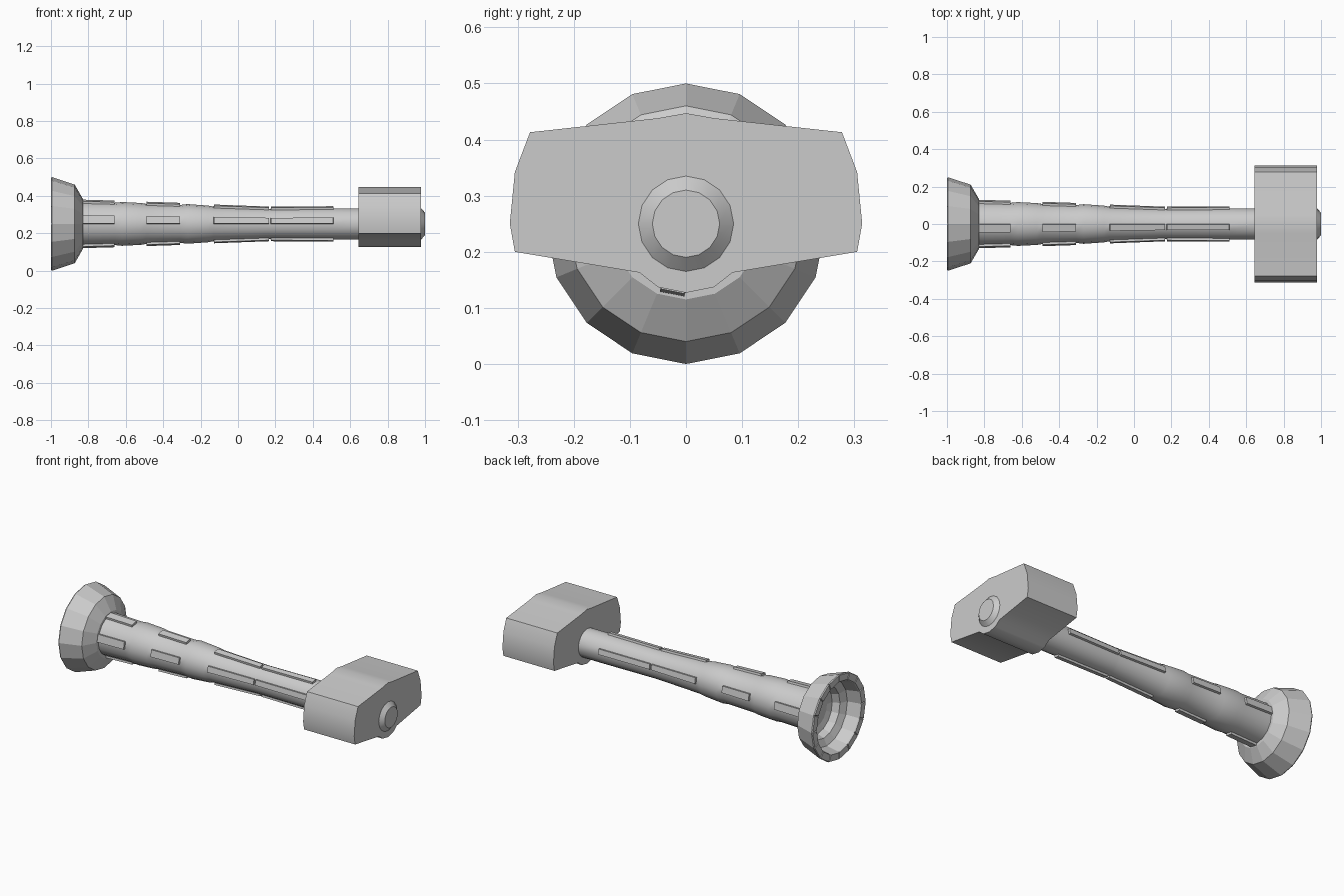
import bpy, bmesh
from math import sin, cos, pi, radians

if "Cube" in bpy.data.objects:
    bpy.data.objects.remove(bpy.data.objects["Cube"])

AXIS_Z = 0.25
SIDES = 16


def finish(name, bm, smooth=None):
    bmesh.ops.recalc_face_normals(bm, faces=bm.faces[:])
    mesh = bpy.data.meshes.new(name)
    bm.to_mesh(mesh)
    bm.free()
    obj = bpy.data.objects.new(name, mesh)
    bpy.context.collection.objects.link(obj)
    if smooth:
        bpy.ops.object.select_all(action='DESELECT')
        obj.select_set(True)
        bpy.context.view_layer.objects.active = obj
        bpy.ops.object.shade_smooth_by_angle(angle=radians(smooth))
    return obj


def lathe(profile, raised=(), thickness=0.002, depth=0.012, sides=SIDES):
    """Spin (x, radius) points about the long axis; raise chosen (span, facet) faces."""
    bm = bmesh.new()
    rings = [[bm.verts.new((x, -r * cos(2 * pi * i / sides),
                            AXIS_Z + r * sin(2 * pi * i / sides)))
              for i in range(sides)] for x, r in profile]
    grid = {}
    for s, (a, b) in enumerate(zip(rings, rings[1:])):
        for i in range(sides):
            j = (i + 1) % sides
            grid[s, i] = bm.faces.new((a[i], a[j], b[j], b[i]))
    bm.faces.new(rings[0])
    bm.faces.new(rings[-1])
    bmesh.ops.recalc_face_normals(bm, faces=bm.faces[:])
    if raised:
        bmesh.ops.inset_individual(bm, faces=[grid[k] for k in raised],
                                   thickness=thickness, depth=depth)
    return bm


# Flared hollow base with a segmented rim
flare = [(-0.83, 0.115), (-0.83, 0.135), (-0.873, 0.21), (-0.994, 0.25),
         (-0.994, 0.205), (-0.92, 0.19), (-0.90, 0.15), (-0.86, 0.135), (-0.85, 0.10)]
finish("flared_base", lathe(flare, [(3, i) for i in range(SIDES)], 0.005, 0.006))

# Tapered shaft with collars and raised grip strips
shaft = [(-0.85, 0.118), (-0.83, 0.118), (-0.66, 0.113), (-0.62, 0.117),
         (-0.52, 0.112), (-0.49, 0.107), (-0.31, 0.101), (-0.27, 0.106),
         (-0.16, 0.098), (-0.13, 0.092), (0.165, 0.081), (0.175, 0.081),
         (0.51, 0.083), (0.66, 0.083)]
strips = [(s, f) for s in (1, 5, 9, 11) for f in (0, 3, 7, 12)]
finish("shaft", lathe(shaft, strips, 0.001), smooth=30)

# Hammer head: half outline in (y, z), mirrored and extruded along x
half = [(0.05, 0.438), (0.278, 0.413), (0.305, 0.342), (0.314, 0.25),
        (0.305, 0.20), (0.083, 0.163), (0.05, 0.137)]
outline = [(0, 0.447)] + half + [(0, 0.127)] + [(-y, z) for y, z in reversed(half)]
bm = bmesh.new()
face = bm.faces.new([bm.verts.new((0.645, y, z)) for y, z in outline])
ext = bmesh.ops.extrude_face_region(bm, geom=[face])
bmesh.ops.translate(bm, vec=(0.333, 0, 0),
                    verts=[v for v in ext["geom"] if isinstance(v, bmesh.types.BMVert)])
finish("hammer_head", bm, smooth=30)

# Tapered end cap on the striking side
finish("end_cap", lathe([(0.97, 0.085), (0.978, 0.085), (1.0, 0.06)]), smooth=30)
